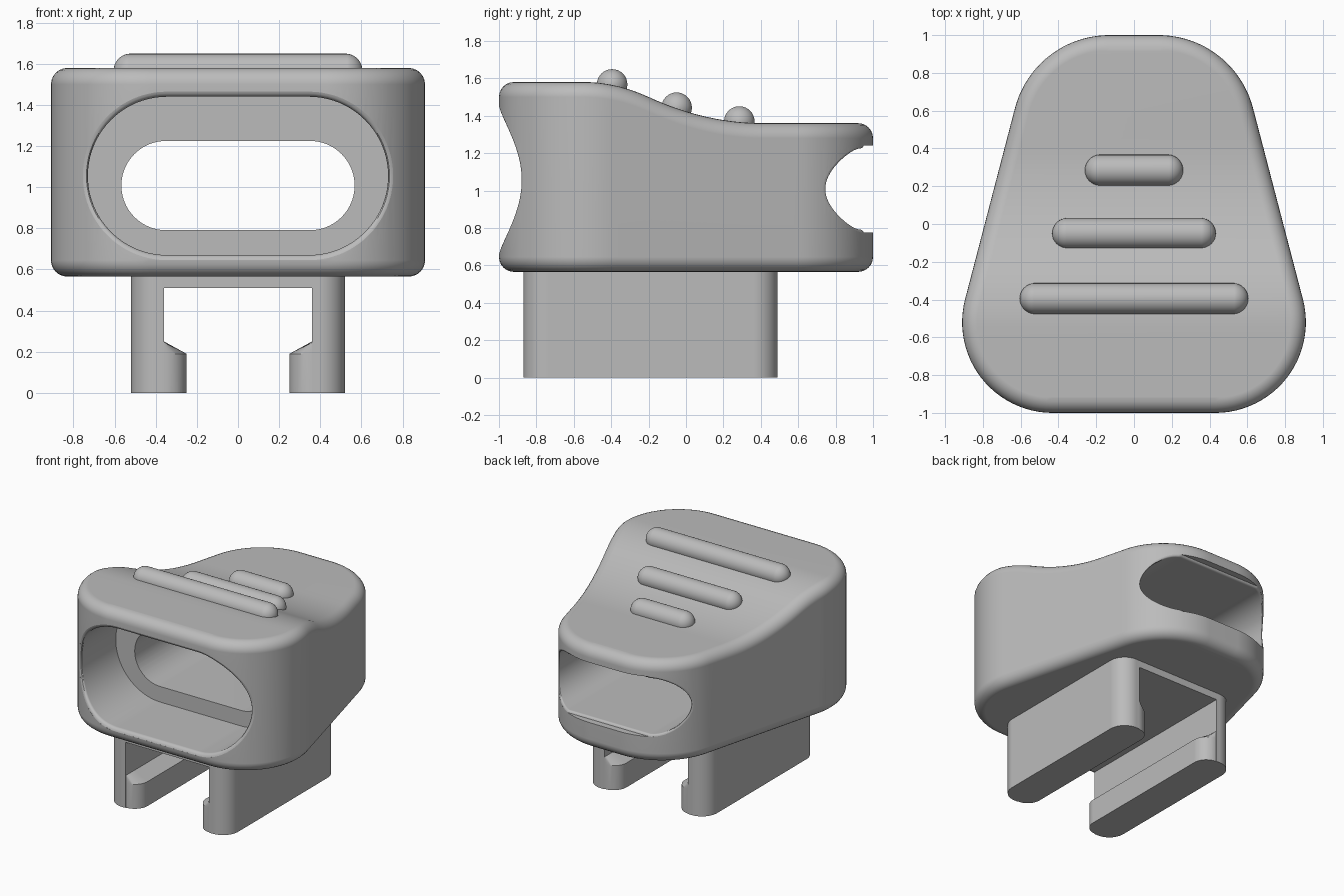
import bpy, bmesh
from math import sin, cos, radians, sqrt

cube = bpy.data.objects.get("Cube")
if cube:
    bpy.data.objects.remove(cube, do_unlink=True)

grey = bpy.data.materials.new("plain grey")
grey.use_nodes = True
grey.diffuse_color = (0.5, 0.5, 0.5, 1)
grey.node_tree.nodes["Principled BSDF"].inputs["Base Color"].default_value = (0.5, 0.5, 0.5, 1)


def make_object(name, bm):
    bmesh.ops.recalc_face_normals(bm, faces=bm.faces)
    mesh = bpy.data.meshes.new(name)
    bm.to_mesh(mesh)
    bm.free()
    mesh.materials.append(grey)
    obj = bpy.data.objects.new(name, mesh)
    bpy.context.collection.objects.link(obj)
    return obj


def loft(name, rings):
    """Skin rings given as right-hand points; each is mirrored in x and the ends are closed."""
    bm = bmesh.new()
    loops = []
    for half in rings:
        full = half + [(-x, y, z) for x, y, z in reversed(half)]
        loops.append([bm.verts.new(p) for p in full])
    n = len(loops[0])
    for a, b in zip(loops, loops[1:]):
        for i in range(n):
            j = (i + 1) % n
            bm.faces.new((a[i], a[j], b[j], b[i]))
    for end in (loops[0], loops[-1]):
        for i in range(n // 2 - 1):
            bm.faces.new((end[i], end[i + 1], end[n - 2 - i], end[n - 1 - i]))
    return make_object(name, bm)


def arc(cx, cy, r, start, stop, steps):
    angles = [radians(start + (stop - start) * i / steps) for i in range(steps + 1)]
    return [(cx + r * cos(a), cy + r * sin(a)) for a in angles]


def cut(obj, cutter):
    mod = obj.modifiers.new("cut", "BOOLEAN")
    mod.operation = "DIFFERENCE"
    mod.solver = "EXACT"
    mod.object = cutter
    bpy.context.view_layer.objects.active = obj
    bpy.ops.object.modifier_apply(modifier=mod.name)
    bpy.data.objects.remove(cutter, do_unlink=True)


def smooth(obj):
    bpy.ops.object.select_all(action="DESELECT")
    obj.select_set(True)
    bpy.context.view_layer.objects.active = obj
    bpy.ops.object.shade_smooth_by_angle(angle=radians(30))
    mod = obj.modifiers.new("even shading", "WEIGHTED_NORMAL")
    mod.keep_sharp = True


# Body: tapered rounded plan under a gently stepped top
FRONT = (0.43, -0.52, 0.48)
BACK = (0.13, 0.483, 0.517)
FILLET, BOTTOM = 0.08, 0.565


def top(y):
    if y < -0.55:
        return 1.58
    if y < -0.2:
        return 1.58 - 0.08 * ((y + 0.55) / 0.35) ** 2
    return 1.36 + 0.14 * (max(0.41 - y, 0) / 0.61) ** 2


def plan(inset):
    front = arc(FRONT[0], FRONT[1], FRONT[2] - inset, -90, 14.6, 24)
    back = arc(BACK[0], BACK[1], BACK[2] - inset, 14.6, 90, 24)
    (x0, y0), (x1, y1) = front[-1], back[0]
    side = [(x0 + (x1 - x0) * i / 28, y0 + (y1 - y0) * i / 28) for i in range(1, 28)]
    return front + side + back


turns = [radians(15 * i) for i in range(7)]
rings = []
for t in turns:
    rings.append([(x, y, BOTTOM + FILLET * (1 - sin(t))) for x, y in plan(FILLET * (1 - cos(t)))])
rings = rings[::-1]
for t in turns:
    rings.append([(x, y, top(y) - FILLET * (1 - sin(t))) for x, y in plan(FILLET * (1 - cos(t)))])
body = loft("body", rings)


# Through slot: wide front pocket and narrower back opening, with softened rims
def slot_cutter(name, half, radius, zc, inner_y, corner, side, rim):
    cx, cy, cr = corner

    def ring(offset, depth=None, flat_y=None):
        points = []
        for x, z in arc(half, zc, radius + offset, -90, 90, 40):
            y = flat_y
            if y is None:
                y = cy + side * (sqrt(cr ** 2 - max(x - cx, 0) ** 2) - depth)
            points.append((x, y, z))
        return points

    sections = [ring(0, flat_y=inner_y)]
    for angle in (0, 20, 40, 60, 80):
        t = radians(angle)
        sections.append(ring(rim * (1 - cos(t)), rim * (1 - sin(t))))
    sections.append(ring(rim * (1 - cos(t)), flat_y=side * 1.3))
    return loft(name, sections)


cut(body, slot_cutter("front_slot", 0.345, 0.385, 1.055, -0.46, FRONT, -1, 0.03))
cut(body, slot_cutter("back_slot", 0.35, 0.217, 1.008, -0.6, BACK, 1, 0.02))
smooth(body)

# Grip ridges: round-ended bars across the top
R = 0.082
for name, y, half in (("front", -0.395, 0.605), ("middle", -0.05, 0.433), ("back", 0.285, 0.26)):
    bm = bmesh.new()
    bmesh.ops.create_uvsphere(bm, u_segments=32, v_segments=17, radius=R)
    for v in bm.verts:
        x, py, z = v.co
        v.co = (z + (half - R) * (1 if z > 0 else -1), py + y, x + top(y) + 0.003)
    smooth(make_object(name + "_grip_ridge", bm))

# Mounting base: rounded block with a lipped channel along its length
outline = arc(0.39, -0.74, 0.13, -90, 0, 12) + arc(0.39, 0.36, 0.13, 0, 90, 12)
base = loft("clip_base", [[(x, y, z) for x, y in outline] for z in (0, 0.62)])

lips = [(0.36, -1)] + arc(0.36, -0.755, 0.11, -90, -180, 12)
lips += arc(0.36, 0.375, 0.11, 180, 90, 12) + [(0.36, 0.7)]
channel = [[(x, y, z) for x, y in lips] for z in (-0.1, 0.19)]
channel += [[(0.36, y, z) for x, y in lips] for z in (0.25, 0.51)]
cut(base, loft("channel", channel))
smooth(base)
